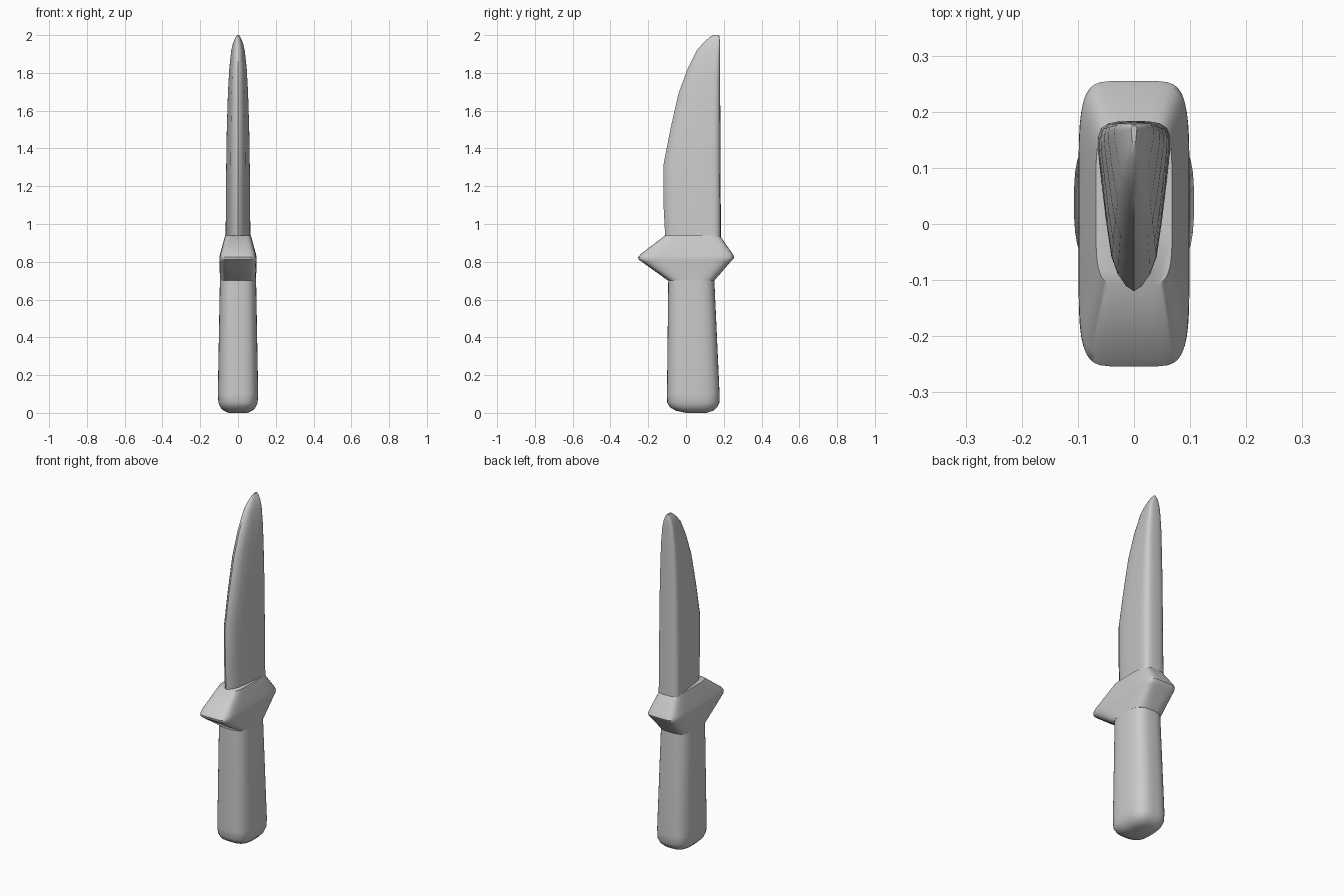
import bpy, bmesh, math

if "Cube" in bpy.data.objects:
    bpy.data.objects.remove(bpy.data.objects["Cube"])


def rounded(half_w, y0, y1, power, n=40):
    """Superellipse section: higher power gives squarer corners."""
    pts = []
    for i in range(n):
        t = 2 * math.pi * (i + 0.5) / n
        c, s = math.cos(t), math.sin(t)
        x = math.copysign(abs(c) ** (2 / power), c) * half_w
        y = math.copysign(abs(s) ** (2 / power), s) * (y1 - y0) / 2
        pts.append((x, y + (y0 + y1) / 2))
    return pts


# Half of the blade section: (share of half width, share from edge to spine)
BLADE_HALF = [(0.22, 0.03), (0.45, 0.1), (0.62, 0.2), (0.76, 0.4), (0.88, 0.62),
              (0.98, 0.82), (0.99, 0.9), (0.9, 0.955), (0.7, 0.985), (0.4, 0.997)]


def wedge(half_w, y0, y1):
    right = [(half_w * u, y0 + (y1 - y0) * v) for u, v in BLADE_HALF]
    left = [(-x, y) for x, y in reversed(right)]
    return [(0, y0)] + right + [(0, y1)] + left


def loft(name, sections, angle):
    """Skin a stack of (z, outline) sections and cap both ends."""
    bm = bmesh.new()
    rings = [[bm.verts.new((x, y, z)) for x, y in pts] for z, pts in sections]
    for a, b in zip(rings, rings[1:]):
        for i in range(len(a)):
            j = (i + 1) % len(a)
            bm.faces.new((a[i], a[j], b[j], b[i]))
    bm.faces.new(rings[0][::-1])
    bm.faces.new(rings[-1])
    bmesh.ops.recalc_face_normals(bm, faces=bm.faces)
    mesh = bpy.data.meshes.new(name)
    bm.to_mesh(mesh)
    bm.free()
    ob = bpy.data.objects.new(name, mesh)
    bpy.context.collection.objects.link(ob)
    bpy.ops.object.select_all(action='DESELECT')
    ob.select_set(True)
    bpy.context.view_layer.objects.active = ob
    bpy.ops.object.shade_smooth_by_angle(angle=math.radians(angle))
    return ob


# Handle with rounded butt: z, half width, front y, back y
handle = [(0.0, 0.05, 0.0, 0.11), (0.012, 0.077, -0.055, 0.145),
          (0.03, 0.094, -0.085, 0.165), (0.055, 0.104, -0.1, 0.177),
          (0.1, 0.107, -0.101, 0.178), (0.71, 0.096, -0.094, 0.15)]
loft("handle", [(z, rounded(w, a, b, 3)) for z, w, a, b in handle], 50)

# Guard flaring to a blunt ridge: z, half width, front y, back y, squareness
guard = [(0.70, 0.096, -0.095, 0.15, 3.2), (0.802, 0.098, -0.237, 0.238, 6),
         (0.812, 0.099, -0.251, 0.249, 6), (0.825, 0.098, -0.254, 0.255, 6),
         (0.842, 0.095, -0.238, 0.247, 6), (0.94, 0.068, -0.11, 0.178, 5)]
loft("guard", [(z, rounded(*r)) for z, *r in guard], 40)

# Blade with thick spine and curved cutting edge: z, half width, edge y, spine y
blade = [(0.93, 0.066, -0.11, 0.184), (1.1, 0.065, -0.119, 0.184),
         (1.31, 0.063, -0.12, 0.183), (1.5, 0.06, -0.083, 0.182),
         (1.69, 0.054, -0.04, 0.181), (1.82, 0.047, 0.008, 0.181),
         (1.92, 0.036, 0.058, 0.181), (1.96, 0.026, 0.092, 0.18),
         (1.985, 0.015, 0.12, 0.178), (2.0, 0.005, 0.142, 0.175)]
loft("blade", [(z, wedge(w, a, b)) for z, w, a, b in blade], 40)
